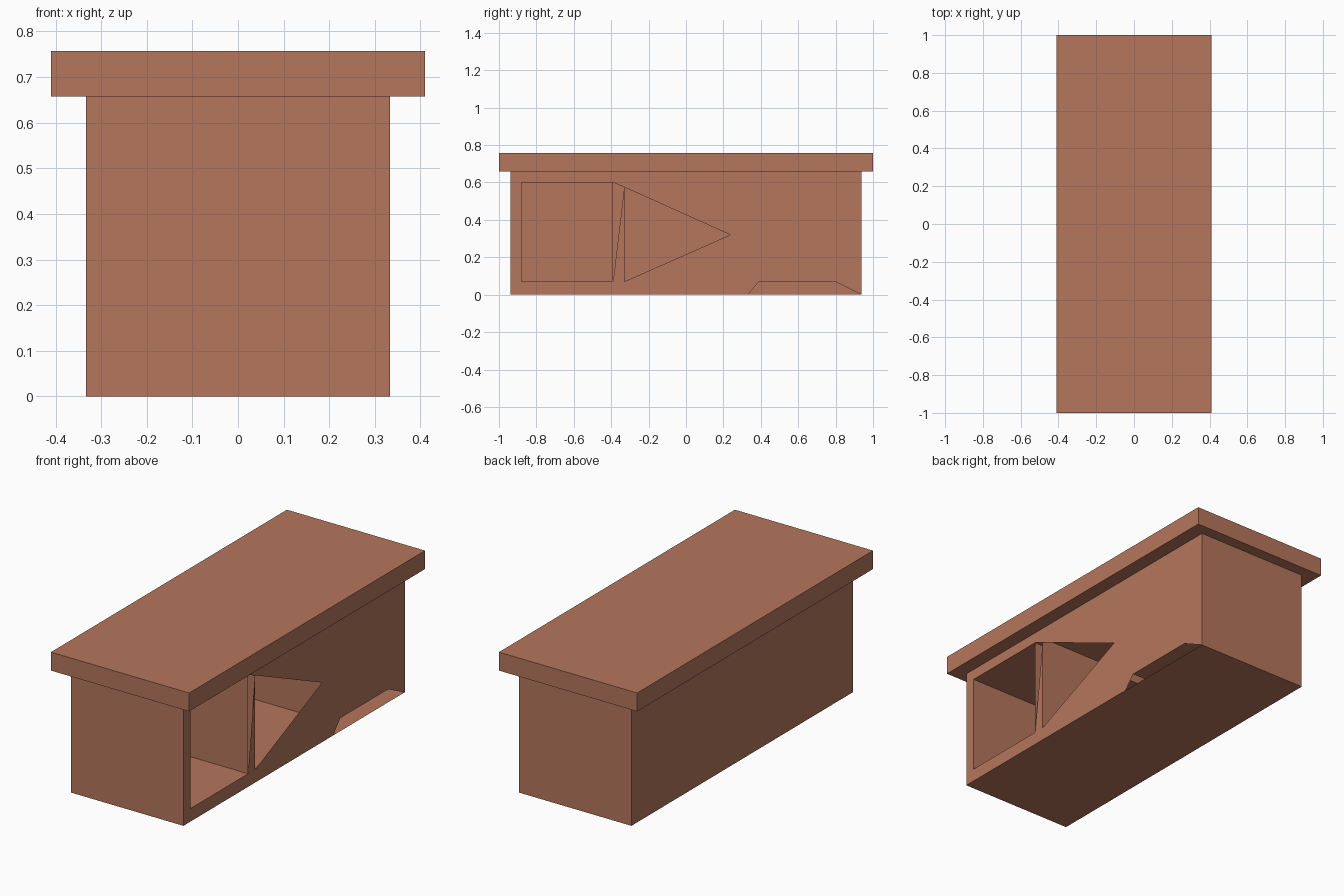
import bpy

if "Cube" in bpy.data.objects:
    bpy.data.objects.remove(bpy.data.objects["Cube"])

wood = bpy.data.materials.new("reddish wood")
wood.diffuse_color = (0.46, 0.18, 0.108, 1)
wood.use_nodes = True
wood.node_tree.nodes["Principled BSDF"].inputs["Base Color"].default_value = wood.diffuse_color

BX, BY, BZ = 0.333, 0.938, 0.658     # body half width, half length, height
T = 0.06                             # board thickness
LO, HI = 0.07, 0.60                  # cubby floor and ceiling


def add_mesh(name, verts, faces):
    me = bpy.data.meshes.new(name)
    me.from_pydata(verts, [], faces)
    me.materials.append(wood)
    ob = bpy.data.objects.new(name, me)
    bpy.context.collection.objects.link(ob)
    return ob


def box(name, x, y, z, open_right=False, inward=False):
    """Box from ranges; may leave out the +x face and face inward."""
    verts = [(a, b, c) for a in x for b in y for c in z]
    faces = [(0, 1, 3, 2), (0, 4, 5, 1), (2, 3, 7, 6), (0, 2, 6, 4), (1, 5, 7, 3)]
    if not open_right:
        faces.append((4, 6, 7, 5))
    if inward:
        faces = [f[::-1] for f in faces]
    return add_mesh(name, verts, faces)


# Lid and body shell
box("lid", (-0.41, 0.41), (-1, 1), (BZ, 0.757))
box("body", (-BX, BX), (-BY, BY), (0, BZ), open_right=True)

# Three cubbies set into the right side
for name, y in (("front_cubby", (-0.88, -0.39)),
                ("middle_cubby", (-0.33, 0.33)),
                ("back_cubby", (0.39, 0.88))):
    box(name, (-BX + T, BX), y, (LO, HI), open_right=True, inward=True)

# Right panel with square, triangular and low openings
pts = {
    "a": (-BY, 0), "b": (0.33, 0), "c": (BY, 0), "d": (BY, BZ), "e": (-BY, BZ),
    "f": (-0.88, LO), "g": (-0.39, LO), "h": (-0.39, HI), "i": (-0.88, HI),
    "j": (-0.33, LO), "k": (-0.33, 0.575), "l": (0.237, 0.32),
    "m": (0.39, LO), "n": (0.797, LO),
}
keys = list(pts)
panels = ["afie", "abmjgf", "gjk", "eihkld", "jmnl", "lncd"]
faces = []
for p in panels:
    area = sum(pts[s][0] * pts[t][1] - pts[t][0] * pts[s][1]
               for s, t in zip(p, p[1:] + p[0]))
    order = p if area > 0 else p[::-1]
    faces.append([keys.index(s) for s in order])
add_mesh("right_panel", [(BX, y, z) for y, z in pts.values()], faces)
